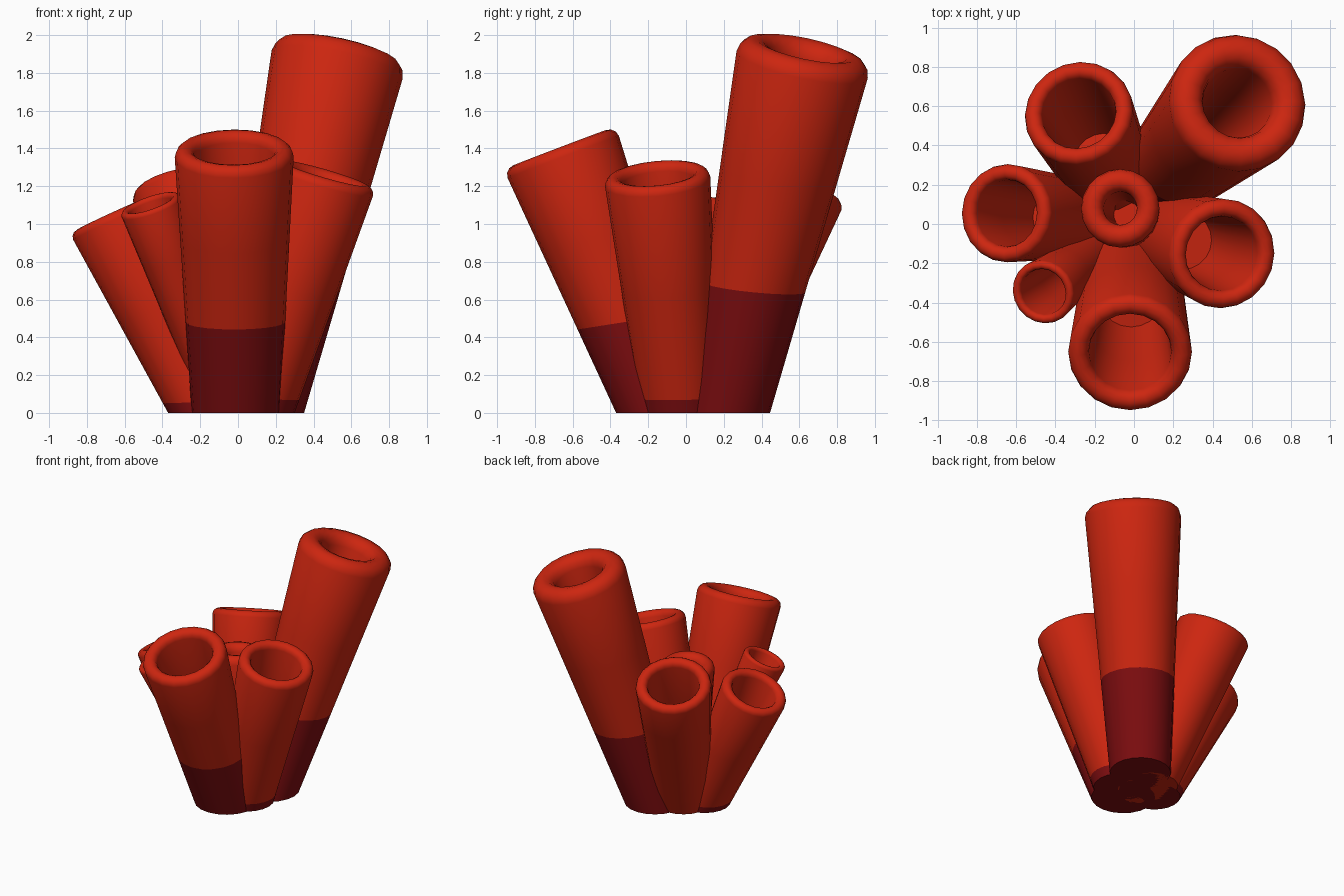
import bpy, bmesh, math
from mathutils import Vector

if "Cube" in bpy.data.objects:
    bpy.data.objects.remove(bpy.data.objects["Cube"])

SIDES = 20
LIP = 6  # steps across the rounded lip


def material(name, rgb):
    m = bpy.data.materials.new(name)
    m.diffuse_color = (*rgb, 1)
    m.use_nodes = True
    m.node_tree.nodes["Principled BSDF"].inputs["Base Color"].default_value = m.diffuse_color
    return m


RED = material("bright red", (0.61, 0.019, 0.005))
DARK = material("dark red", (0.21, 0.004, 0.005))


def tube(name, base, base_r, top, top_r, hole_r, dark):
    """Flared tube: flat foot on the ground, rounded lip square to its axis,
    deep hole. The lowest part (fraction 'dark' of the length) is dark red."""
    foot = Vector((base[0], base[1], 0))
    rim = Vector(top)
    axis = (rim - foot).normalized()
    turn = Vector((0, 0, 1)).rotation_difference(axis)
    bm = bmesh.new()

    def circle(i, r):
        a = 2 * math.pi * i / SIDES
        return Vector((r * math.cos(a), r * math.sin(a), 0))

    def ring(t, r_foot, r_rim, rise=0):
        # rings turn gradually from level at the foot to square at the rim
        out = []
        for i in range(SIDES):
            p = foot + circle(i, r_foot)
            q = rim + turn @ circle(i, r_rim) + axis * rise
            out.append(bm.verts.new(p.lerp(q, t)))
        return out

    # outer wall
    cut = dark if dark > 0 else 0.5
    rings = [ring(t, base_r, top_r) for t in (0, cut, cut + (1 - cut) / 2, 1)]
    # rounded lip
    half = (top_r - hole_r) / 2
    for k in range(1, LIP + 1):
        a = math.pi * k / LIP
        rings.append(ring(1, base_r, hole_r + half + half * math.cos(a),
                          half * math.sin(a)))
    # inside of the hole
    for t in (0.75, 0.45):
        rings.append(ring(t, hole_r * 0.6, hole_r))
    for n, (lo, hi) in enumerate(zip(rings, rings[1:])):
        for i in range(SIDES):
            j = (i + 1) % SIDES
            f = bm.faces.new((lo[i], lo[j], hi[j], hi[i]))
            f.material_index = 1 if n == 0 and dark > 0 else 0
    bm.faces.new(rings[-1])
    cap = bm.faces.new(rings[0][::-1])
    cap.material_index = 1 if dark > 0 else 0

    me = bpy.data.meshes.new(name)
    bm.to_mesh(me)
    bm.free()
    me.materials.append(RED)
    me.materials.append(DARK)
    ob = bpy.data.objects.new(name, me)
    bpy.context.collection.objects.link(ob)
    bpy.ops.object.select_all(action='DESELECT')
    ob.select_set(True)
    bpy.context.view_layer.objects.active = ob
    bpy.ops.object.shade_smooth_by_angle(angle=math.radians(40))


# name, foot centre, foot radius, rim centre, rim radius, hole radius, dark part
tube("tall_tube", (0.125, 0.22), 0.225, (0.525, 0.615, 1.845), 0.355, 0.18, 0.36)
tube("front_tube", (-0.01, -0.135), 0.235, (-0.02, -0.65, 1.355), 0.315, 0.21, 0.355)
tube("right_tube", (0.09, -0.03), 0.21, (0.445, -0.15, 1.225), 0.28, 0.19, 0.06)
tube("back_left_tube", (-0.06, 0.12), 0.20, (-0.28, 0.56, 1.17), 0.28, 0.19, 0)
tube("left_tube", (-0.18, 0.02), 0.19, (-0.645, 0.055, 1.02), 0.25, 0.17, 0.055)
tube("small_tube", (-0.08, -0.06), 0.10, (-0.46, -0.345, 1.09), 0.165, 0.12, 0)
tube("middle_tube", (-0.01, 0.02), 0.14, (-0.07, 0.08, 1.08), 0.20, 0.085, 0)
